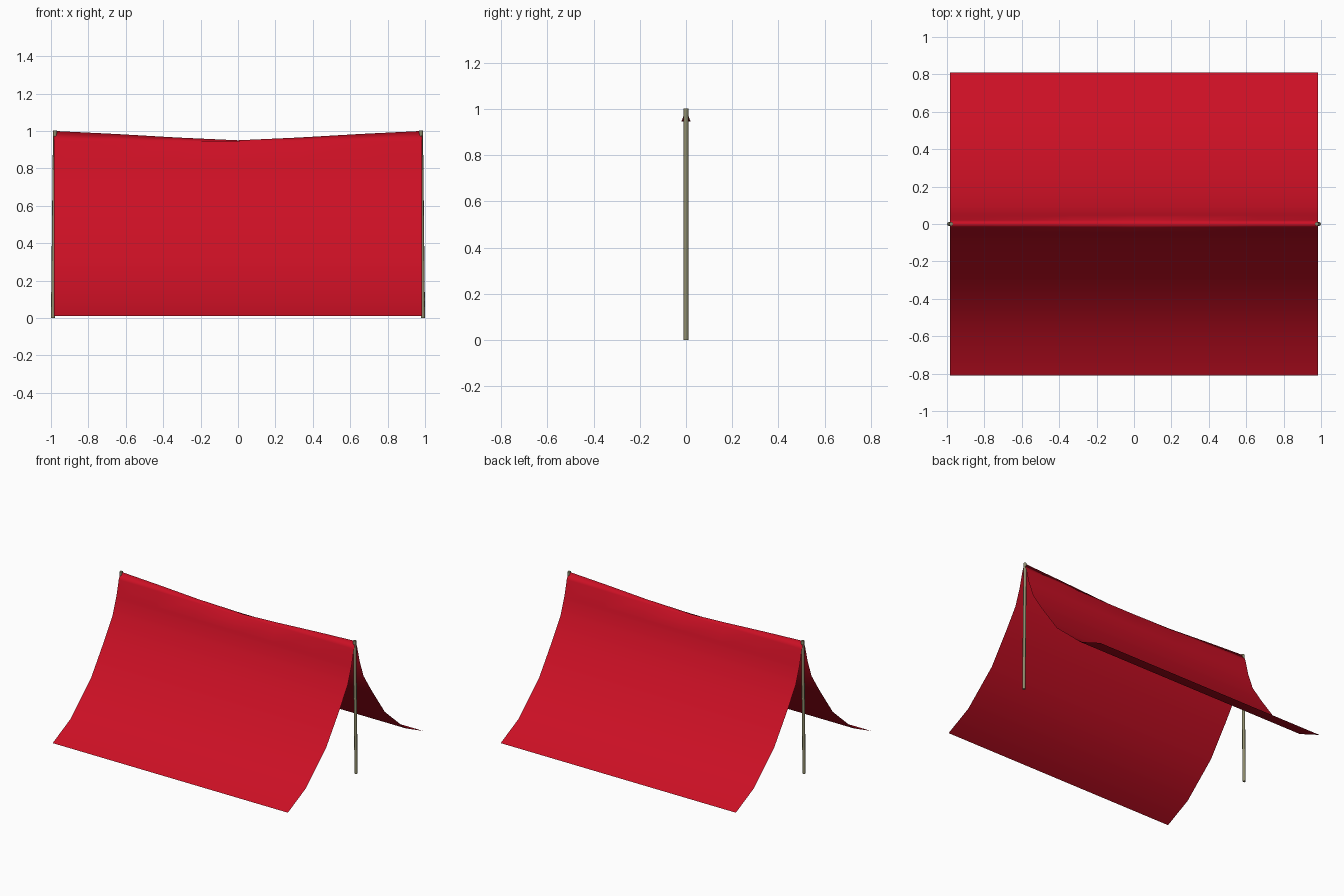
import bpy, bmesh
from mathutils import Vector

if "Cube" in bpy.data.objects:
    bpy.data.objects.remove(bpy.data.objects["Cube"])


def material(name, color):
    m = bpy.data.materials.new(name)
    m.diffuse_color = (*color, 1)
    m.use_nodes = True
    m.node_tree.nodes["Principled BSDF"].inputs["Base Color"].default_value = m.diffuse_color
    return m


red = material("red_cloth", (0.6, 0.005, 0.018))
olive = material("olive_pole", (0.27, 0.26, 0.15))

# Canopy: one thin sheet, a flared slope mirrored over a sagging ridge
slope = [(0.02, 0.945), (0.048, 0.83), (0.095, 0.70), (0.19, 0.555),
         (0.35, 0.33), (0.60, 0.11), (0.81, 0.01)]
profile = [(-y, z) for y, z in reversed(slope)] + [(0, 1.0)] + slope
sag = {0: 0.05, 1: 0.035, 2: 0.016, 3: 0.0}
half_length = 0.985

bm = bmesh.new()
rows = []
for i in range(-3, 4):
    rows.append([bm.verts.new((half_length * i / 3, y, z - (sag[abs(i)] if y == 0 else 0)))
                 for y, z in profile])
for a, b in zip(rows, rows[1:]):
    for j in range(len(profile) - 1):
        bm.faces.new((a[j], b[j], b[j + 1], a[j + 1]))
mesh = bpy.data.meshes.new("canopy")
bm.to_mesh(mesh)
bm.free()
mesh.materials.append(red)
canopy = bpy.data.objects.new("canopy", mesh)
bpy.context.collection.objects.link(canopy)
mesh.shade_smooth()

# Poles: slim and leaning slightly inwards
for side, name in ((-1, "left_pole"), (1, "right_pole")):
    base, top = Vector((side * 0.989, 0, 0)), Vector((side * 0.978, 0, 1.003))
    bpy.ops.mesh.primitive_cylinder_add(vertices=8, radius=0.011, depth=(top - base).length,
                                        location=(base + top) / 2)
    pole = bpy.context.object
    pole.name = name
    pole.rotation_euler = (top - base).to_track_quat('Z', 'Y').to_euler()
    pole.data.materials.append(olive)
    bpy.ops.object.shade_smooth_by_angle(angle=0.9)
